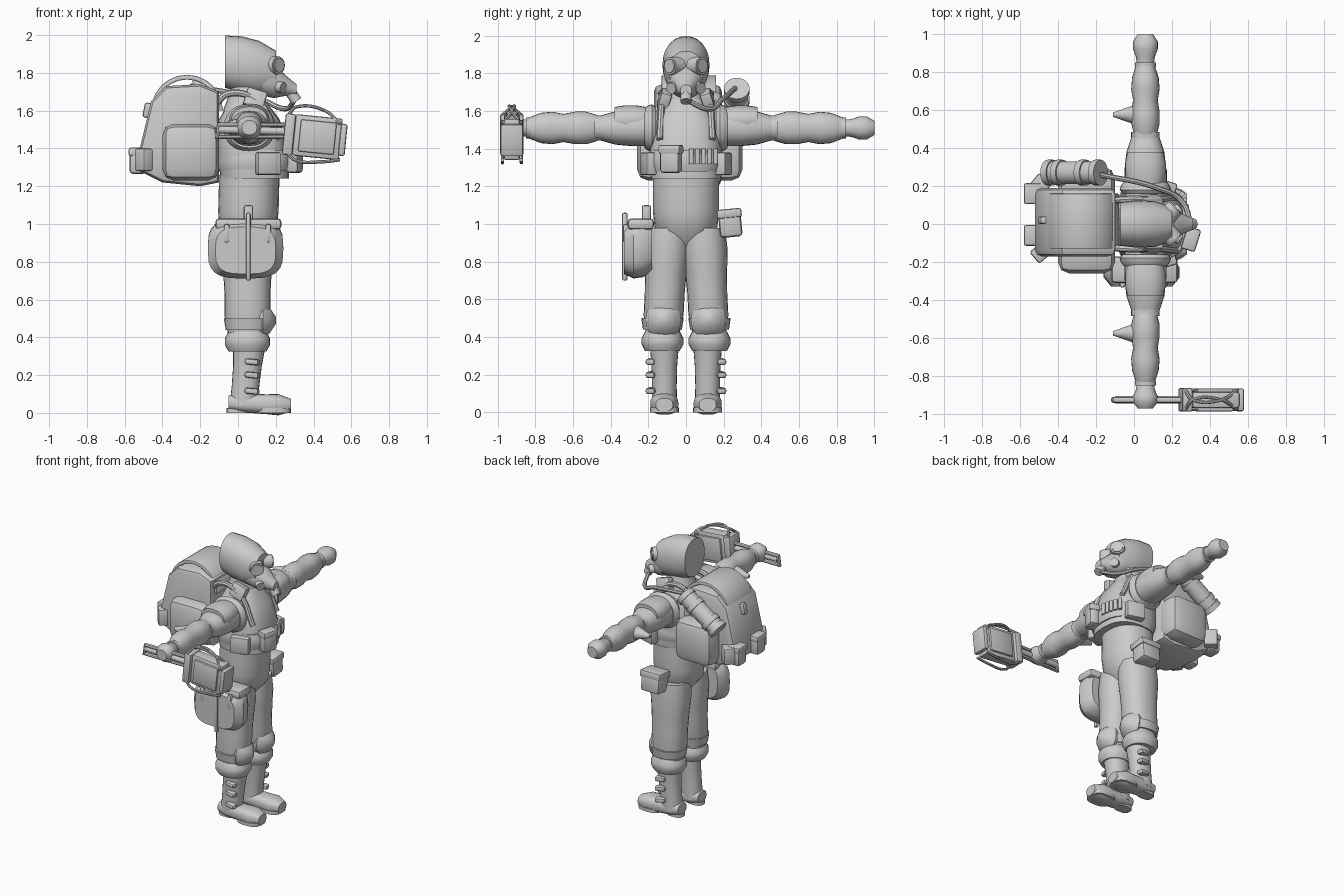
import bpy, bmesh, math
from mathutils import Vector, Matrix

cube = bpy.data.objects.get("Cube")
if cube:
    bpy.data.objects.remove(cube, do_unlink=True)

shade = (0.6, 0.6, 0.6, 1)
grey = bpy.data.materials.new("plain_grey")
grey.use_nodes = True
grey.diffuse_color = shade
grey.node_tree.nodes["Principled BSDF"].inputs["Base Color"].default_value = shade
parts = []


def finish(name, bm):
    bmesh.ops.recalc_face_normals(bm, faces=bm.faces)
    mesh = bpy.data.meshes.new(name)
    bm.to_mesh(mesh)
    bm.free()
    mesh.materials.append(grey)
    part = bpy.data.objects.new(name, mesh)
    bpy.context.collection.objects.link(part)
    parts.append(part)
    return part


def spindle(name, start, end, radii, flat=1, power=2.2, sides=24):
    """Skin evenly spaced rounded rings; flat scales the second ring direction."""
    bm = bmesh.new()
    start, end = Vector(start), Vector(end)
    reach = [abs(d) for d in end - start]
    along = reach.index(max(reach))
    first, second = [axis for axis in range(3) if axis != along]
    rings = []
    for step, radius in enumerate(radii):
        ring = []
        for i in range(sides):
            angle = math.tau * i / sides
            c, s = math.cos(angle), math.sin(angle)
            point = start.lerp(end, step / (len(radii) - 1))
            point[first] += radius * math.copysign(abs(c) ** (2 / power), c)
            point[second] += radius * flat * math.copysign(abs(s) ** (2 / power), s)
            ring.append(bm.verts.new(point))
        rings.append(ring)
    for lower, upper in zip(rings, rings[1:]):
        for i in range(sides):
            bm.faces.new((lower[i - 1], lower[i], upper[i], upper[i - 1]))
    bm.faces.new(rings[0])
    bm.faces.new(rings[-1])
    return finish(name, bm)


def box(name, loc, size, turn=(0, 0, 0), bevel=0.012):
    bm = bmesh.new()
    bmesh.ops.create_cube(bm, size=1)
    bmesh.ops.scale(bm, vec=size, verts=bm.verts)
    bmesh.ops.bevel(bm, geom=bm.edges[:], offset=min(bevel, min(size) * 0.4), segments=2,
                    profile=0.5, affect='EDGES', clamp_overlap=True)
    part = finish(name, bm)
    part.location, part.rotation_euler = loc, turn


def pouch(name, loc, size, turn=(0, 0, 0)):
    """A soft box with an overhanging flap on top."""
    wide, deep, tall = size
    lift = Matrix.Rotation(turn[0], 3, 'X') @ Vector((0, 0, tall * 0.4))
    box(name, loc, size, turn, bevel=0.02)
    box(name + "_flap", Vector(loc) + lift, (wide * 1.1, deep * 1.1, tall * 0.35), turn)


def prism(name, profile, near, far, bevel):
    """Extrude an (x, z) side profile from near to far along y."""
    bm = bmesh.new()
    face = bm.faces.new([bm.verts.new((x, near, z)) for x, z in profile])
    new = bmesh.ops.extrude_face_region(bm, geom=[face])["geom"]
    moved = [item for item in new if isinstance(item, bmesh.types.BMVert)]
    bmesh.ops.translate(bm, vec=(0, far - near, 0), verts=moved)
    rims = [e for e in bm.edges if abs(e.verts[0].co.y - e.verts[1].co.y) < bevel / 2]
    bmesh.ops.bevel(bm, geom=rims, offset=bevel, segments=2, profile=0.5,
                    affect='EDGES', clamp_overlap=True)
    return finish(name, bm)


def rod(name, start, end, radius, tip=None):
    start, end = Vector(start), Vector(end)
    bm = bmesh.new()
    turn = (end - start).to_track_quat('Z', 'Y').to_matrix().to_4x4()
    bmesh.ops.create_cone(bm, cap_ends=True, segments=20, radius1=radius,
                          radius2=radius if tip is None else tip, depth=(end - start).length,
                          matrix=Matrix.Translation((start + end) / 2) @ turn)
    return finish(name, bm)


def tube(name, points, radius, handle='AUTO', closed=False):
    curve = bpy.data.curves.new(name, 'CURVE')
    curve.dimensions = '3D'
    curve.bevel_depth, curve.bevel_resolution, curve.resolution_u = radius, 2, 6
    curve.use_fill_caps = True
    spline = curve.splines.new('BEZIER')
    spline.bezier_points.add(len(points) - 1)
    for knot, point in zip(spline.bezier_points, points):
        knot.co, knot.handle_left_type, knot.handle_right_type = point, handle, handle
    spline.use_cyclic_u = closed
    curve.materials.append(grey)
    part = bpy.data.objects.new(name, curve)
    bpy.context.collection.objects.link(part)
    bpy.ops.object.select_all(action='DESELECT')
    part.select_set(True)
    bpy.context.view_layer.objects.active = part
    bpy.ops.object.convert(target='MESH')
    parts.append(bpy.context.view_layer.objects.active)


def arm(name, side, inner, outer, radii, flat=1, rise=0):
    x, z = 0.06, 1.51 + rise
    spindle(name, (x, side * inner, z), (x, side * outer, z), radii, flat)


def leg(name, side, low, high, radii, flat=0.9, spread=(0.125, 0.125)):
    spindle(name, (0.05, side * spread[0], low), (0.05, side * spread[1], high), radii, flat)


# Head: hood, mask, eyepieces, filter and breathing hose
spindle("hood", (-.07, 0, 1.86), (.2, 0, 1.81), radii=(.115, .125, .12, .09), flat=1.2)
spindle("mask", (.13, 0, 1.78), (.31, 0, 1.71), radii=(.1, .09, .055, .03))
spindle("neck", (.04, 0, 1.6), (.05, 0, 1.78), radii=(.12, .09, .08))
rod("mask_filter", (.27, 0, 1.71), (.31, 0, 1.65), radius=.03)
tube("breathing_hose", [(.3, 0, 1.66), (.25, .12, 1.61), (.12, .19, 1.66), (-.18, .26, 1.72)], radius=.014)

# Torso, vest and chest gear
spindle("lower_torso", (.05, 0, .87), (.06, 0, 1.26), radii=(.07, .15, .16, .16, .16), flat=1.1)
spindle("vest", (.09, 0, 1.24), (.05, 0, 1.66), radii=(.18, .19, .18, .16, .09), flat=1.04, power=2.6)
spindle("chest_belt", (.09, 0, 1.28), (.09, 0, 1.39), radii=(.19, .2, .2, .19), power=2.6)
pouch("chest_pouch", (.3, -.08, 1.34), (.07, .11, .14), turn=(0, 0, -.3))
for i in range(5):
    y = .03 + .032 * i
    x = .29 - 1.5 * y * y
    rod("chest_cartridge", (x, y, 1.32), (x, y, 1.4), radius=.013)

for side in (1, -1):
    # Eyepieces and shoulder harness
    rod("eye_rim", (.17, .04 * side, 1.84), (.215, .085 * side, 1.84), radius=.052, tip=.047)
    rod("eye_lens", (.18, .05 * side, 1.84), (.22, .09 * side, 1.84), radius=.037)
    rod("mask_cheek", (.2, .05 * side, 1.73), (.24, .08 * side, 1.72), radius=.03)
    box("side_pouch", (.16, .2 * side, 1.32), (.13, .06, .12), turn=(0, 0, -.3 * side))
    box("collar_pad", (.09, .115 * side, 1.66), (.11, .06, .1), turn=(.3 * side, .3, 0))
    tube("shoulder_strap", [(-.13, .12 * side, 1.62), (-.05, .13 * side, 1.69),
                            (.1, .13 * side, 1.65), (.22, .14 * side, 1.45)], radius=.018)

    # Arms
    arm("shoulder_ring", side, .16, .22, radii=(.12, .135, .13, .115), flat=.93)
    arm("upper_arm", side, .1, .47, radii=(.11, .11, .11, .1, .07), flat=.88)
    arm("upper_arm_pad", side, .21, .38, radii=(.095, .107, .107, .095), flat=.75, rise=.04)
    arm("arm_band", side, .45, .485, radii=(.075, .075), flat=.9)
    arm("forearm", side, .47, .83, radii=(.06, .075, .075, .065, .075, .07, .05), flat=1.15)
    rod("elbow_guard", (.03, .575 * side, 1.51), (-.11, .575 * side, 1.51), radius=.06, tip=.012)
    arm("wrist_band", side, .825, .85, radii=(.055, .055))
    arm("fist", side, .84, 1 if side > 0 else .97, radii=(.045, .05, .065, .065, .04), flat=.95)

    # Legs and knee pads
    leg("trouser_leg", side, .4, .98, radii=(.1, .122, .122, .128, .138, .13), spread=(.125, .095), flat=.87)
    leg("knee_strap", side, .44, .5, radii=(.115, .125))
    leg("trouser_cuff", side, .325, .43, radii=(.1, .12, .12, .1), flat=.92)
    spindle("knee_pad", (.1, .12 * side, .49), (.2, .12 * side, .49), radii=(.09, .095, .07, .02))

    # Boots
    y = .115 * side
    spindle("boot_shaft", (.03, y, .04), (.06, y, .35), radii=(.074, .073, .076, .085), flat=.9)
    spindle("boot_foot", (-.05, y, .055), (.28, y, .04), radii=(.05, .065, .068, .07, .075, .045), flat=.75, power=2.6)
    for x, long in ((0, .06), (.19, .09)):
        spindle("boot_sole", (x, y, 0), (x, y, .025), radii=(long, long), flat=.06 / long ** .9 * .9 ** .5 if x == 0 else .85, power=2.8)
    for z in (.115, .2, .27):
        box("boot_buckle", (.075, .185 * side, z), (.075, .05, .032), turn=(0, .1, .2 * side))

    # Backpack pockets
    box("pack_side_pocket", (-.25, .02 + .18 * side, 1.38), (.3, .2, .3), bevel=.06)
    pouch("pack_rear_pouch", (-.53, .05 + .11 * side, 1.33), (.09, .1, .13))
    box("pack_corner_pouch", (-.49, .03 + .18 * side, 1.34), (.09, .08, .12), turn=(0, 0, -.7 * side))

# Backpack body, arched lid band and canister
prism("pack_body", [(-.1, 1.22), (-.2, 1.2), (-.4, 1.22), (-.52, 1.28), (-.52, 1.4), (-.46, 1.65),
                    (-.38, 1.73), (-.2, 1.74), (-.1, 1.7)], near=-.17, far=.19, bevel=.035)
sweep = [math.pi * i / 12 for i in range(13)]
arch = [(-.27 + r * math.cos(a), 1.6 + r * math.sin(a))
        for r, angles in ((.19, sweep), (.165, sweep[::-1])) for a in angles]
prism("pack_lid_band", arch, near=-.13, far=.16, bevel=.006)
box("lid_buckle", (-.47, .02, 1.6), (.06, .04, .08), turn=(0, .2, 0))
front, back = Vector((-.19, .27, 1.71)), Vector((-.44, .27, 1.54))
rod("canister", front, back, radius=.06)
half = (front - back) * .06
for t in (0, .3, .8, 1):
    spot = front.lerp(back, t)
    rod("canister_band", spot + half, spot - half, radius=.068)

# Hip bag and hip pouch
spindle("hip_bag", (.04, -.33, .86), (.04, -.18, .88), radii=(.16, .2, .2, .17), flat=.78, power=3.2)
box("hip_bag_flap", (.055, -.24, 1.0), (.35, .14, .06), bevel=.02)
box("hip_bag_strap", (.055, -.325, .88), (.025, .03, .36))
box("hip_bag_hanger", (.055, -.21, 1.05), (.05, .05, .1))
for x in (-.06, .16):
    box("hip_bag_buckle", (x, -.32, .95), (.03, .03, .1))
pouch("hip_pouch", (.09, .235, 1.0), (.15, .12, .14), turn=(.1, 0, 0))

# Hand-held device with looped grip
mid, lean = -.925, (0, .1, 0)
tube("grip_loop", [(.25, mid, 1.525), (-.1, mid, 1.525), (-.11, mid, 1.46), (.25, mid, 1.46)],
     radius=.016, handle='VECTOR', closed=True)
rod("grip", (-.1, mid, 1.5), (.25, mid, 1.49), radius=.02)
box("device_body", (.42, mid, 1.46), (.25, .085, .22), lean)
box("device_rear_plate", (.27, mid, 1.475), (.055, .125, .22), lean)
box("device_front_plate", (.555, mid, 1.445), (.035, .12, .17), lean)
for y in (mid - .05, mid + .05):
    box("device_panel", (.42, y, 1.46), (.19, .02, .17), lean)
    tube("device_top_rail", [(.27, y, 1.58), (.31, mid, 1.62), (.46, mid, 1.6), (.54, y, 1.53)], radius=.009)
    tube("device_lower_rail", [(.26, y, 1.38), (.3, y, 1.34), (.45, y, 1.33), (.54, y, 1.34)], radius=.009)

bpy.ops.object.select_all(action='DESELECT')
for part in parts:
    part.select_set(True)
bpy.context.view_layer.objects.active = parts[0]
bpy.ops.object.shade_smooth_by_angle(angle=math.radians(38))
